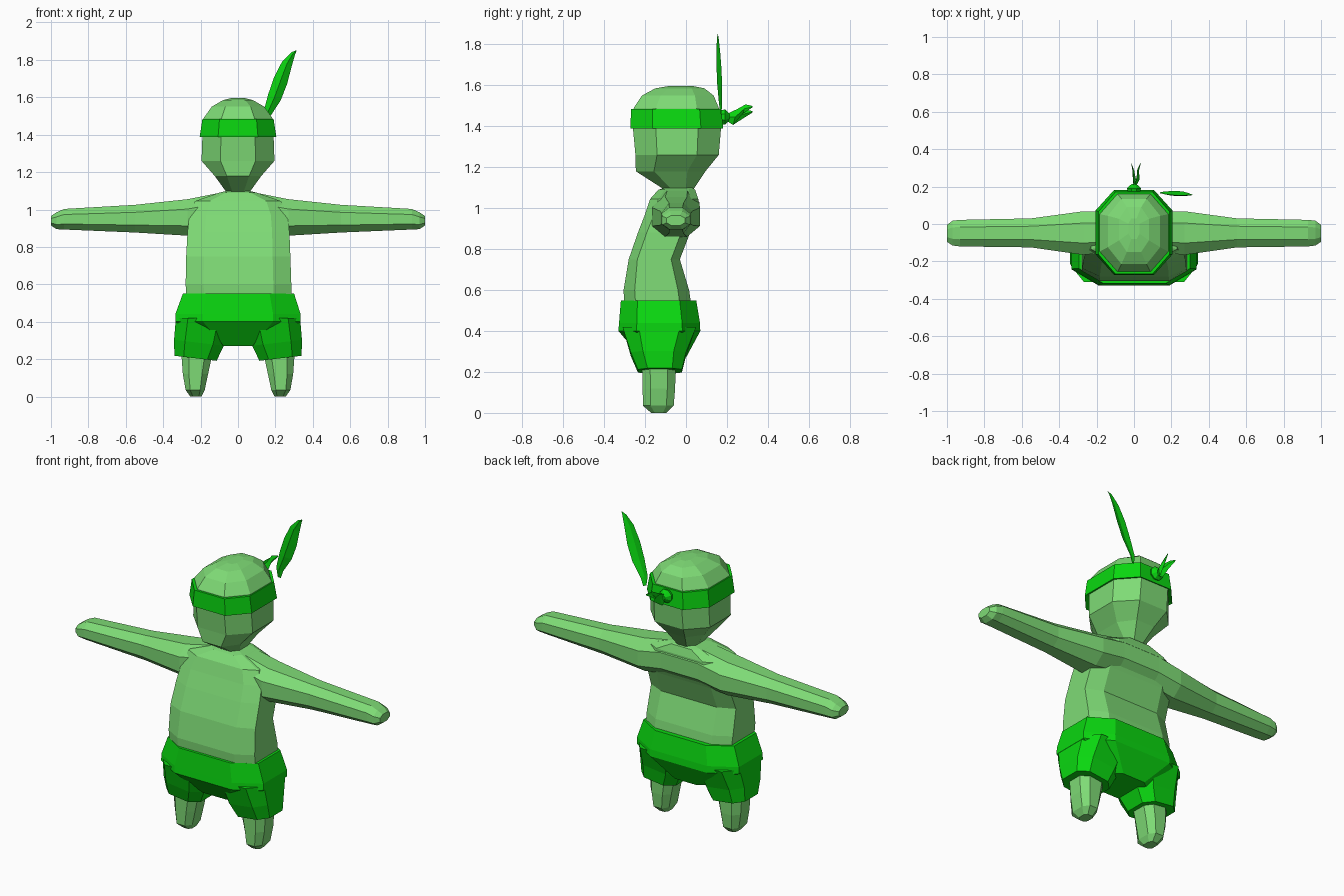
import bpy, bmesh
from mathutils import Vector


def material(name, rgb):
    m = bpy.data.materials.new(name)
    m.diffuse_color = (*rgb, 1)
    return m


SKIN = material("skin green", (0.21, 0.71, 0.18))
CLOTH = material("cloth green", (0.003, 0.68, 0.005))


def loft(name, rings, mat):
    """Skin a list of equal-length point rings into a closed flat-shaded mesh."""
    bm = bmesh.new()
    vr = [[bm.verts.new(p) for p in r] for r in rings]
    n = len(vr[0])
    for a, b in zip(vr, vr[1:]):
        for i in range(n):
            bm.faces.new((a[i], a[(i + 1) % n], b[(i + 1) % n], b[i]))
    bm.faces.new(vr[0][::-1])
    bm.faces.new(vr[-1])
    bmesh.ops.recalc_face_normals(bm, faces=bm.faces)
    me = bpy.data.meshes.new(name)
    bm.to_mesh(me)
    bm.free()
    me.materials.append(mat)
    ob = bpy.data.objects.new(name, me)
    bpy.context.collection.objects.link(ob)
    return ob


def octagon(a0, a1, b0, b1, c):
    """Rectangle with corners cut by the fraction c of each side."""
    da, db = (a1 - a0) * c, (b1 - b0) * c
    return [(a0 + da, b0), (a1 - da, b0), (a1, b0 + db), (a1, b1 - db),
            (a1 - da, b1), (a0 + da, b1), (a0, b1 - db), (a0, b0 + db)]


def stack(rows, c):
    """Horizontal rings from rows of (z, x0, x1, y0, y1)."""
    return [[(x, y, z) for x, y in octagon(x0, x1, y0, y1, c)]
            for z, x0, x1, y0, y1 in rows]


def unite(target, others):
    for o in others:
        mod = target.modifiers.new("join", 'BOOLEAN')
        mod.operation, mod.solver, mod.object = 'UNION', 'EXACT', o
    dg = bpy.context.evaluated_depsgraph_get()
    me = bpy.data.meshes.new_from_object(target.evaluated_get(dg))
    target.modifiers.clear()
    target.data = me
    for o in others:
        bpy.data.objects.remove(o)


# Torso with arched back, rising into the neck
torso = loft("body", stack([
    (0.50, -0.275, 0.285, -0.30, 0.03), (0.60, -0.28, 0.285, -0.305, 0.015),
    (0.75, -0.277, 0.28, -0.28, -0.03), (0.88, -0.27, 0.275, -0.235, 0.02),
    (0.97, -0.26, 0.265, -0.20, 0.06), (1.045, -0.23, 0.23, -0.175, 0.06),
    (1.09, -0.10, 0.10, -0.135, 0.045), (1.10, -0.06, 0.06, -0.10, 0.03),
    (1.14, -0.06, 0.06, -0.10, 0.03)], 0.17), SKIN)

# Outstretched arms, one tapering tube through the shoulders
half = [(0.12, -0.15, 0.065, 0.88, 1.085), (0.27, -0.165, 0.068, 0.86, 1.055),
        (0.55, -0.125, 0.03, 0.877, 1.025), (0.93, -0.12, 0.022, 0.893, 1.003),
        (0.97, -0.115, 0.018, 0.895, 0.985), (1.0, -0.095, -0.005, 0.915, 0.965)]
rows = [(-x, *r) for x, *r in half[::-1]] + half
arms = loft("arms", [[(x, y, z) for y, z in octagon(*r, 0.27)]
                     for x, *r in rows], SKIN)
unite(torso, [arms])

# Head with flat cheeks and tapered jaw
loft("head", stack([
    (1.09, -0.06, 0.06, -0.105, 0.035), (1.18, -0.125, 0.125, -0.245, 0.095),
    (1.26, -0.195, 0.195, -0.247, 0.16), (1.40, -0.19, 0.19, -0.26, 0.172),
    (1.49, -0.183, 0.183, -0.255, 0.16), (1.55, -0.14, 0.14, -0.215, 0.135),
    (1.585, -0.08, 0.08, -0.15, 0.09), (1.597, -0.03, 0.03, -0.08, 0.03)],
    0.26), SKIN)

# Headband
loft("headband", stack([
    (1.40, -0.17, 0.17, -0.24, 0.15), (1.388, -0.205, 0.205, -0.272, 0.182),
    (1.485, -0.19, 0.19, -0.268, 0.172), (1.485, -0.17, 0.17, -0.24, 0.15)],
    0.24), CLOTH)

# Knot and its two short tails at the back of the band
loft("knot", [[(x, y, z) for x, z in octagon(-r, r, 1.445 - r, 1.445 + r, 0.3)]
              for y, r in [(0.165, 0.03), (0.19, 0.038), (0.215, 0.012)]], CLOTH)


def leaf(name, rows, side, fold):
    """Thin folded blade from rows of (centre, half width)."""
    s, f = Vector(side), Vector(fold)
    rings = []
    for centre, w in rows:
        c = Vector(centre)
        rings.append([c - s * w, c + f * w, c + s * w, c + f * (w * 0.6 - 0.003)])
    loft(name, rings, CLOTH)


for name, x, z in (("tail_left", -0.015, 1.47), ("tail_right", 0.035, 1.495)):
    leaf(name, [((0, 0.19, 1.445), 0.012),
                ((x * 0.4, 0.24, 1.445), 0.04),
                ((x * 0.5, 0.285, z - 0.01), 0.022),
                ((x, 0.325, z), 0.004)], (0, 0.25, 0.97), (0.4, 0, 0))

# Feather tucked into the band
leaf("feather", [((0.15, 0.172, 1.46), 0.01), ((0.155, 0.17, 1.51), 0.022),
                 ((0.195, 0.168, 1.60), 0.038), ((0.228, 0.165, 1.69), 0.04),
                 ((0.262, 0.16, 1.78), 0.029), ((0.295, 0.157, 1.835), 0.012),
                 ((0.312, 0.155, 1.85), 0.002)], (0.88, 0.22, -0.42), (0, -0.4, 0))

# Baggy shorts: hips, then the two leg openings joined on
shorts = loft("shorts", stack([
    (0.27, -0.13, 0.13, -0.22, 0.0), (0.40, -0.335, 0.335, -0.33, 0.07),
    (0.44, -0.335, 0.335, -0.327, 0.068), (0.55, -0.295, 0.30, -0.318, 0.05)],
    0.22), CLOTH)
cuffs = []
for s in (-1, 1):
    cuffs.append(loft("cuff", [[(s * x, y, z + 0.12 * (x - 0.23) * (z < 0.3))
                                for x, y, z in ring] for ring in stack([
        (0.205, 0.115, 0.34, -0.235, -0.02), (0.29, 0.075, 0.342, -0.27, 0.0),
        (0.42, 0.04, 0.332, -0.31, 0.05)], 0.22)], CLOTH))
unite(shorts, cuffs)

# Stubby legs with blunt feet
for side, s in (("left", 1), ("right", -1)):
    rings = stack([(0.008, 0.195, 0.255, -0.17, -0.095),
                   (0.035, 0.178, 0.28, -0.21, -0.06),
                   (0.12, 0.16, 0.295, -0.212, -0.053),
                   (0.26, 0.13, 0.305, -0.215, -0.05)], 0.24)
    rings[0] = [(x, y, 0) for x, y, z in rings[0]]
    loft(side + "_leg", [[(s * x, y, z) for x, y, z in r] for r in rings], SKIN)
